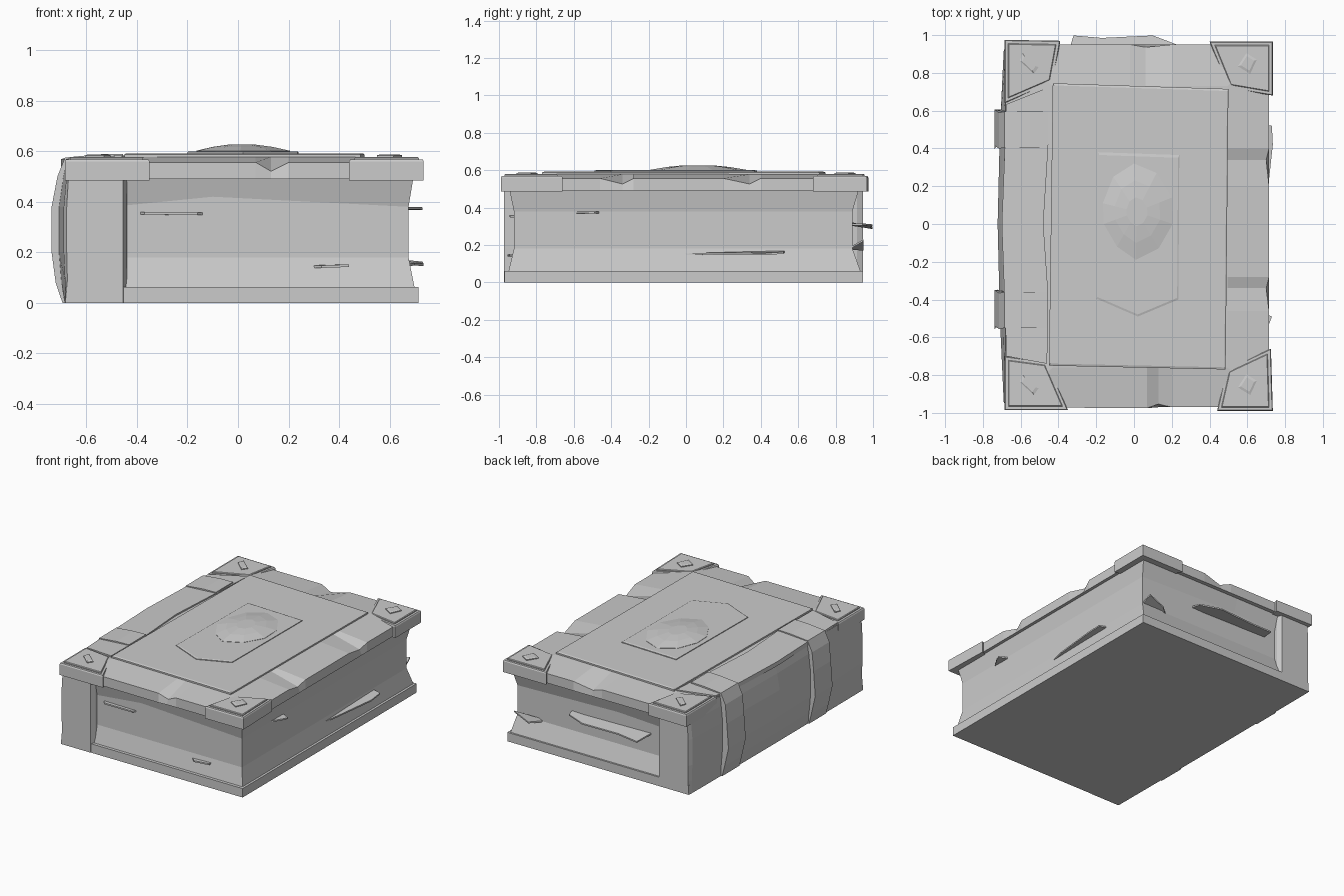
import bpy, bmesh
from mathutils import Vector


def loft(name, rings):
    """Solid skinned through rings of equal point count, capped at both ends."""
    bm = bmesh.new()
    vs = [[bm.verts.new(p) for p in r] for r in rings]
    n = len(rings[0])
    for a, b in zip(vs, vs[1:]):
        for i in range(n):
            j = (i + 1) % n
            bm.faces.new((a[i], a[j], b[j], b[i]))
    bm.faces.new(vs[0])
    bm.faces.new(vs[-1])
    bmesh.ops.remove_doubles(bm, verts=bm.verts, dist=0.0005)
    bmesh.ops.recalc_face_normals(bm, faces=bm.faces)
    me = bpy.data.meshes.new(name)
    bm.to_mesh(me)
    bm.free()
    ob = bpy.data.objects.new(name, me)
    bpy.context.collection.objects.link(ob)
    return ob


def at(pts, z, s=1.0):
    """Outline at height z, scaled about its centre."""
    cx = sum(p[0] for p in pts) / len(pts)
    cy = sum(p[1] for p in pts) / len(pts)
    return [(cx + (x - cx) * s, cy + (y - cy) * s, z) for x, y in pts]


def rect(x0, x1, y0, y1):
    return [(x0, y0), (x1, y0), (x1, y1), (x0, y1)]


# Back board
base = rect(-0.68, 0.715, -0.97, 0.945)
loft("bottom_cover", [at(base, 0), at(base, 0.062)])


# Page block, waisted on three sides, with an uneven upper crease
def page_ring(x, yf, yb, z, lift=0):
    return [(-0.5, yf, z), (-0.1, yf, z + lift), (x, yf, z),
            (x, yb, z), (-0.1, yb, z + lift / 2), (-0.5, yb, z)]


loft("pages", [page_ring(0.70, -0.95, 0.935, 0.055),
               page_ring(0.675, -0.92, 0.89, 0.18),
               page_ring(0.675, -0.92, 0.89, 0.38, 0.04),
               page_ring(0.695, -0.945, 0.925, 0.50)])

# Spine, bulging in height and toward the middle of its length
SPINE = [(-0.685, 0), (-0.685, 0.09), (-0.69, 0.2), (-0.69, 0.38),
         (-0.68, 0.49), (-0.672, 0.56)]


def spine_ring(y, bulge, inner):
    pts = [(x - bulge * w, y, z) for (x, z), w in zip(SPINE, (.1, .8, 1, 1, .7, .4))]
    return pts + [(inner, y, 0.56), (inner, y, 0.28), (inner, y, 0)]


loft("spine", [spine_ring(-0.972, -0.012, -0.455), spine_ring(-0.94, 0, -0.44),
               spine_ring(-0.5, 0.02, -0.44), spine_ring(0, 0.032, -0.44),
               spine_ring(0.5, 0.02, -0.44), spine_ring(0.915, 0, -0.44),
               spine_ring(0.945, -0.012, -0.455)])

# Raised bands wrapping the spine onto the cover
BAND = [(-0.695, 0), (-0.722, 0.08), (-0.738, 0.2), (-0.738, 0.38), (-0.715, 0.5),
        (-0.685, 0.575), (-0.55, 0.588), (-0.455, 0.59), (-0.45, 0.5), (-0.5, 0)]
for i, (y0, y1) in enumerate(((-0.55, -0.36), (0.405, 0.595))):
    wob = [0, .012, -.008, .01, -.006, 0, 0, 0, 0, 0]
    loft(f"spine_band_{i}", [[(x, y + w * k, z) for (x, z), w in zip(BAND, wob)]
                             for y, k in ((y0, 1), (y1, 1))])

# Front board: chipped rim rising gently to a raised centre panel
PX, PY = (-0.43, 0.495), (-0.76, 0.73)
# x, y, chip depth
rim = [(-0.68, -0.97, 0), (0.07, -0.975, 0), (0.13, -0.97, .035), (0.2, -0.97, 0),
       (0.715, -0.97, 0), (0.715, -0.46, 0), (0.715, -0.34, .03), (0.715, -0.28, 0),
       (0.715, 0.2, 0), (0.715, 0.34, .03), (0.715, 0.4, 0), (0.715, 0.95, 0),
       (0.2, 0.95, 0), (0.06, 0.95, .03), (-0.02, 0.95, 0), (-0.68, 0.95, 0)]
clamp = lambda v, r: min(max(v, r[0]), r[1])
lip = []
for x, y, c in rim:
    side = abs(y) < 0.9
    lip.append((x - c * .5 if side else x, y if side else y * (1 - c * .5), 0.556 - c))
inner = [(clamp(x, PX), clamp(y, PY), 0.578) for x, y, c in rim]
loft("top_cover", [[(x, y, 0.49) for x, y, c in rim], lip, inner])
panel = [(-0.45, -0.75), (0.485, -0.77), (0.5, 0.715), (-0.43, 0.745)]
loft("cover_panel", [at(panel, 0.56), at(panel, 0.588), at(panel, 0.592, 0.985)])

# Hinge strip between the spine and the panel
hinge = [(-0.675, -0.70), (-0.46, -0.74), (-0.455, -0.36), (-0.48, 0),
         (-0.455, 0.4), (-0.435, 0.73), (-0.675, 0.635), (-0.70, 0)]
loft("hinge_strip", [at(hinge, 0.54), [(x, y, 0.57 if x < -0.6 else 0.584) for x, y in hinge]])

# Corner guards, each with an inset plate and a diamond stud
corners = {
    "back_left": [(-0.685, 0.975), (-0.39, 0.97), (-0.43, 0.75), (-0.685, 0.64)],
    "back_right": [(0.40, 0.965), (0.735, 0.965), (0.735, 0.68), (0.50, 0.72)],
    "front_right": [(0.725, -0.66), (0.735, -0.99), (0.44, -0.99), (0.49, -0.77)],
    "front_left": [(-0.685, -0.70), (-0.685, -0.985), (-0.35, -0.985), (-0.46, -0.73)]}
for key, pts in corners.items():
    loft(f"corner_guard_{key}", [at(pts, 0.485), at(pts, 0.56), at(pts, 0.568, 0.97)])
    loft(f"corner_plate_{key}", [at(pts, 0.55, 0.86), at(pts, 0.574, 0.86), at(pts, 0.578, 0.83)])
    sx = 1 if "right" in key else -1
    sy = 1 if "back" in key else -1
    cx, cy = (0.6 if sx > 0 else -0.555), sy * 0.85
    dia = [(cx - .05, cy - sx * .015), (cx - sx * .005 + .02, cy - .055),
           (cx + .05, cy + sx * .02), (cx + sx * .015 - .02, cy + .055)]
    loft(f"corner_stud_{key}", [at(dia, 0.57), at(dia, 0.584), at(dia, 0.588, 0.7)])

# Centre plaque and faceted gem
plaque = [(-0.19, 0.38), (0.24, 0.365), (0.235, -0.4), (0.02, -0.49), (-0.2, -0.395)]
loft("plaque", [at(plaque, 0.58), at(plaque, 0.597), at(plaque, 0.60, 0.97)])
gem = [(0.01, -0.19), (0.13, -0.13), (0.205, 0.0), (0.2, 0.14), (0.12, 0.27),
       (0.0, 0.32), (-0.11, 0.25), (-0.165, 0.11), (-0.16, 0.0), (-0.09, -0.12)]
loft("gem", [at(gem, 0.59), at(gem, 0.602), at(gem, 0.617, 0.65), at(gem, 0.626, 0.3)])

# Torn page edges poking out of the block
scraps = [
    [(-0.40, -0.90, .355), (-0.37, -0.945, .355), (-0.16, -0.94, .352), (-0.12, -0.90, .352)],
    [(0.27, -0.90, .143), (0.33, -0.955, .143), (0.44, -0.945, .147), (0.44, -0.90, .147)],
    [(0.66, -0.62, .375), (0.715, -0.53, .375), (0.73, -0.49, .373), (0.66, -0.46, .373)],
    [(0.66, -0.11, .147), (0.70, 0.1, .153), (0.735, 0.42, .15), (0.73, 0.52, .158), (0.66, 0.53, .165)],
    [(-0.36, 0.87, .32), (-0.32, 0.998, .29), (-0.17, 0.985, .30), (0.10, 0.998, .305),
     (0.24, 0.945, .31), (0.26, 0.87, .31)],
    [(0.46, 0.87, .18), (0.55, 0.95, .175), (0.66, 0.95, .225), (0.67, 0.87, .18)]]
for i, pts in enumerate(scraps):
    loft(f"page_scrap_{i}", [[Vector(p) - Vector((0, 0, .005)) for p in pts],
                             [Vector(p) + Vector((0, 0, .005)) for p in pts]])
